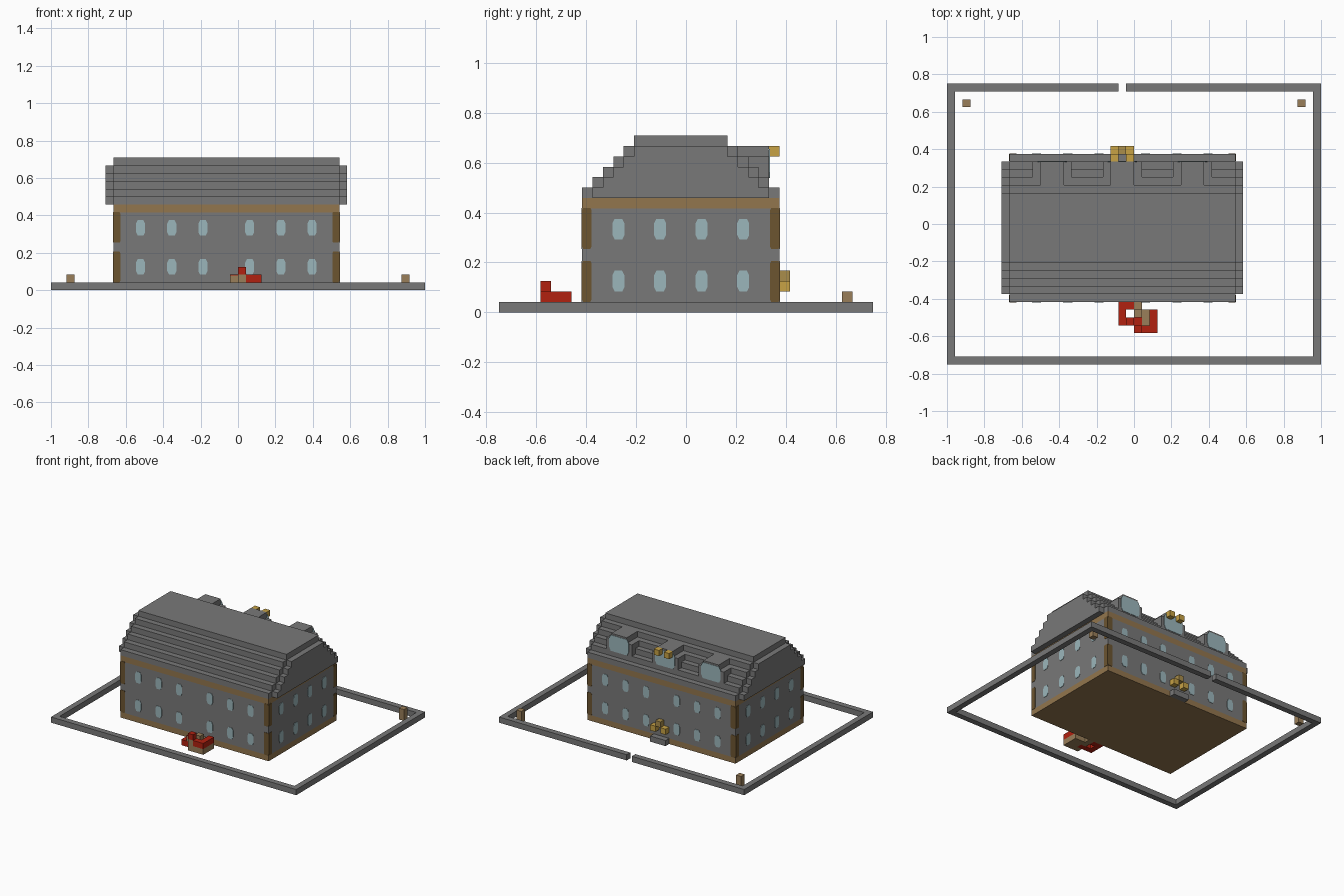
import bpy
import bmesh
from mathutils import Matrix, Vector

cube = bpy.data.objects.get("Cube")
if cube:
    bpy.data.objects.remove(cube)

U = 1 / 24  # one building block


def material(name, r, g, b):
    m = bpy.data.materials.new(name)
    m.use_nodes = True
    m.diffuse_color = (r, g, b, 1)
    m.node_tree.nodes["Principled BSDF"].inputs["Base Color"].default_value = (r, g, b, 1)
    return m


GREY = material("stone grey", 0.19, 0.19, 0.19)
BROWN = material("timber brown", 0.29, 0.18, 0.075)
DARK = material("dark brown", 0.15, 0.09, 0.03)
GLASS = material("pale blue glass", 0.33, 0.47, 0.5)
GOLD = material("gold", 0.57, 0.36, 0.06)
OCHRE = material("dull gold", 0.40, 0.27, 0.07)
TAN = material("tan", 0.32, 0.21, 0.10)
RED = material("red", 0.44, 0.015, 0.005)


def finish(name, bm, mat):
    mesh = bpy.data.meshes.new(name)
    bm.to_mesh(mesh)
    bm.free()
    mesh.materials.append(mat)
    obj = bpy.data.objects.new(name, mesh)
    bpy.context.collection.objects.link(obj)
    return obj


def boxes(name, mat, spans):
    """Each span is (low corner, high corner) in blocks."""
    bm = bmesh.new()
    for low, high in spans:
        low, high = Vector(low) * U, Vector(high) * U
        size = Matrix.Diagonal((*(high - low), 1))
        bmesh.ops.create_cube(bm, size=1, matrix=Matrix.Translation((low + high) / 2) @ size)
    return finish(name, bm, mat)


def blocks(name, mat, cells):
    return boxes(name, mat, [(c, [v + 1 for v in c]) for c in cells])


def panes(name, mat, places, half, tall, cut):
    """Thin plates with cut corners; a place is (x, y, z of the foot, facing axis, sign)."""
    bm = bmesh.new()
    outline = [(-half + cut, 0), (half - cut, 0), (half, 2 * cut), (half, tall - 2 * cut),
               (half - cut, tall), (-half + cut, tall), (-half, tall - 2 * cut), (-half, 2 * cut)]
    for x, y, z, axis, sign in places:
        rings = []
        for out in (-0.05 * sign, 0.06 * sign):
            rings.append([bm.verts.new(Vector((x + a, y + out, z + h) if axis == "y"
                                              else (x + out, y + a, z + h)) * U)
                          for a, h in outline])
        inner, outer = rings
        bm.faces.new(inner)
        bm.faces.new(outer)
        for i in range(len(outline)):
            j = (i + 1) % len(outline)
            bm.faces.new((inner[i], inner[j], outer[j], outer[i]))
    bmesh.ops.recalc_face_normals(bm, faces=bm.faces)
    return finish(name, bm, mat)


# Garden wall with a gap at the back
boxes("garden_wall", GREY, [
    ((-24, -18, 0), (-23, 18, 1)), ((23, -18, 0), (24, 18, 1)),
    ((-23, -18, 0), (23, -17, 1)),
    ((-23, 17, 0), (-2, 18, 1)), ((-1, 17, 0), (23, 18, 1))])
boxes("garden_posts", TAN, [((x, 15, 0), (x + 1, 16, 2)) for x in (-22, 21)])

# House body
X0, X1, Y0, Y1 = -16, 13, -10, 9
boxes("house_base", BROWN, [((X0, Y0, 0), (X1, Y1, 1))])
boxes("house_walls", GREY, [((X0, Y0, 1), (X1, Y1, 10))])
boxes("eaves_band", BROWN, [((X0, Y0, 10), (X1, Y1, 11))])

# Stepped roof with narrower stepped ends
roof = []
for i in range(6):
    roof.append(((X0, Y0 + i, 11 + i), (X1, Y1 - i, 12 + i)))
    if i < 5:
        for x in (X0 - 1, X1):
            roof.append(((x, Y0 + 1 + i, 11 + i), (x + 1, Y1 - 1 - i, 12 + i)))
boxes("stepped_roof", GREY, roof)

# Dormers along the back
dormers = [-10.5, -1.5, 7.5]
boxes("dormers", GREY, [s for c in dormers for s in (
    ((c - 2.5, 4, 13), (c + 2.5, 8, 15)), ((c - 1.5, 4, 15), (c + 1.5, 8, 16)))])
panes("dormer_windows", GLASS, [(c, 8, 12.9, "y", 1) for c in dormers], 1.9, 2.8, 0.3)

# Two rows of windows on every side
windows = []
for z in (2, 7):
    for x in (-12.5, -8.5, -4.5, 1.5, 5.5, 9.5):
        windows += [(x, Y0, z, "y", -1), (x, Y1, z, "y", 1)]
    for y in (-6.5, -2.5, 1.5, 5.5):
        windows += [(X0, y, z, "x", -1), (X1, y, z, "x", 1)]
panes("windows", GLASS, windows, 0.58, 2, 0.22)

# Dark corner boards in two storeys
corners = []
for z in (1, 6.1):
    for x in (X0 + 0.45, X1 - 0.45):
        corners += [(x, Y0, z, "y", -1), (x, Y1, z, "y", 1)]
    for y in (Y0 + 0.45, Y1 - 0.45):
        corners += [(X0, y, z, "x", -1), (X1, y, z, "x", 1)]
panes("corner_boards", DARK, corners, 0.45, 3.95, 0.1)

# Back entrance step and gold ornaments
boxes("back_step", GREY, [((-3, 9, 0), (0, 10, 1))])
blocks("back_ornament_sides", GOLD, [(-3, 9, 2), (-1, 9, 2)])
blocks("back_ornament_top", OCHRE, [(-2, 9, 3)])
blocks("dormer_ornament", GOLD, [(-3, 8, 15), (-1, 8, 15)])

# Front ornament of two interlocked rings
ring = [(1, -14), (2, -14), (2, -13), (2, -12)]
blocks("front_ornament_base", TAN, [(x, y, 0) for x, y in ring] + [
    (0, -14, 0), (0, -14, 1), (0, -12, 0), (0, -11, 0), (1, -12, 0), (1, -13, 0), (0, -12, 1)])
blocks("front_ornament_ring", RED, [(x, y, 1) for x, y in ring] + [(0, -14, 2)])
blocks("front_ornament_low_ring", RED, [
    (-2, -13, 0), (-2, -12, 0), (-2, -11, 0), (-1, -11, 0), (-1, -13, 0), (0, -13, 0)])
boxes("front_ornament_block", TAN, [((-1, -13, 1), (0, -12, 1.9))])
boxes("front_ornament_cap", RED, [((-1, -13, 1.9), (0, -12, 2))])
